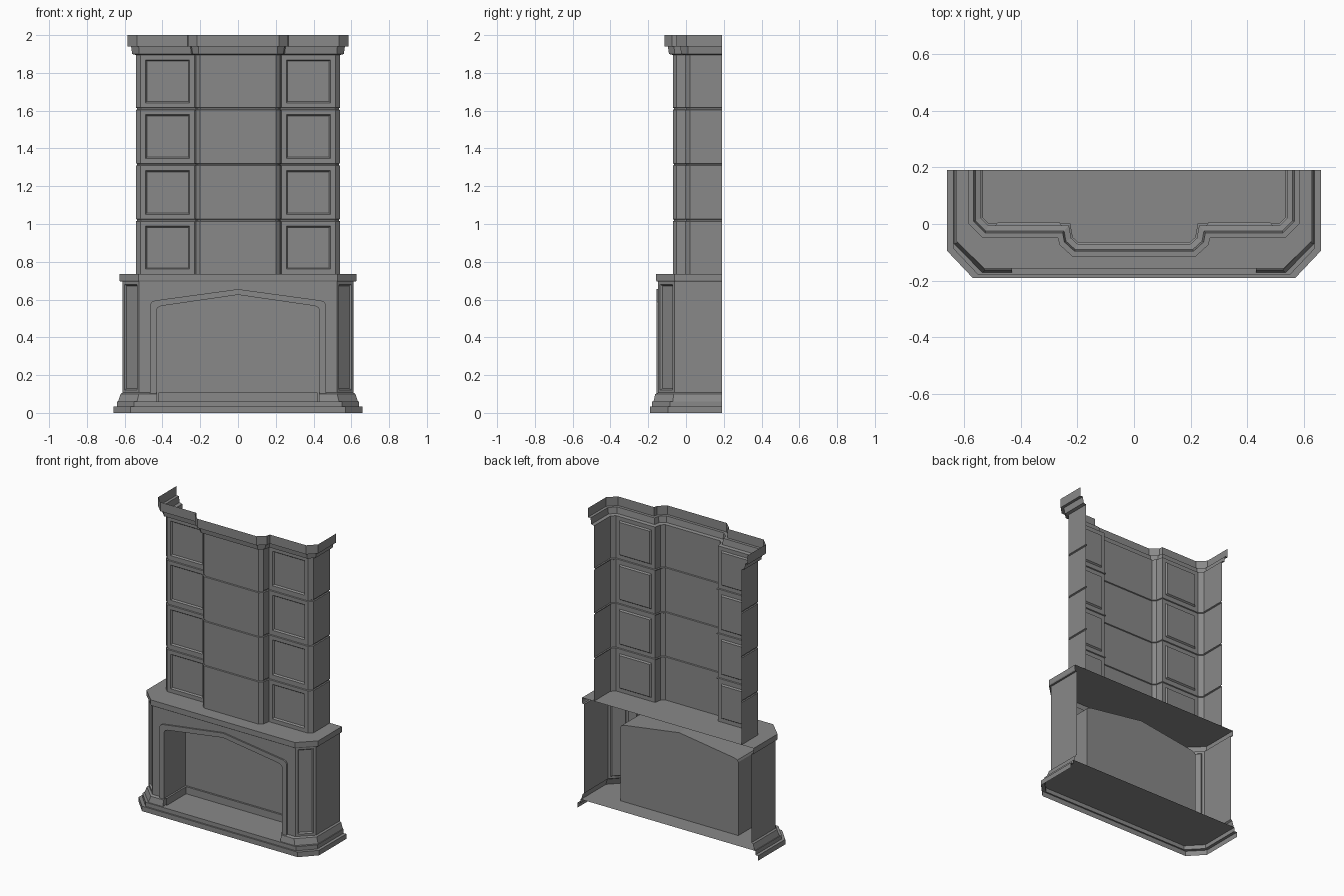
import bpy, bmesh
from mathutils import Vector

if "Cube" in bpy.data.objects:
    bpy.data.objects.remove(bpy.data.objects["Cube"])

BACK = 0.19
stone = bpy.data.materials.new("grey stone")
stone.use_nodes = True
stone.diffuse_color = (0.25, 0.25, 0.25, 1)
stone.node_tree.nodes["Principled BSDF"].inputs["Base Color"].default_value = (0.25, 0.25, 0.25, 1)


def loft(name, rings, cap=False, panel=None, margin=0.0, mirror=False):
    """Skin quads between point lists; optionally cap the last one and recess panels."""
    bm = bmesh.new()
    rows = [[bm.verts.new(p) for p in ring] for ring in rings]
    for a, b in zip(rows, rows[1:]):
        for i in range(len(a) - 1):
            bm.faces.new((a[i], a[i + 1], b[i + 1], b[i]))
    if cap:
        bm.faces.new(rows[-1])
    bm.normal_update()
    if panel:
        faces = [f for f in bm.faces if panel(f)]
        bmesh.ops.inset_individual(bm, faces=faces, thickness=margin)
        bmesh.ops.inset_individual(bm, faces=faces, thickness=0.01, depth=-0.01)
    mesh = bpy.data.meshes.new(name)
    bm.to_mesh(mesh)
    bm.free()
    mesh.materials.append(stone)
    obj = bpy.data.objects.new(name, mesh)
    bpy.context.collection.objects.link(obj)
    if mirror:
        obj.modifiers.new("Mirror", "MIRROR").use_mirror_merge = False
    return obj


def both_sides(half):
    """Right half of a plan, front to back, completed with its left half."""
    return [(-x, y) for x, y in reversed(half)] + half


def corner(width, front, cut_x, cut_y):
    """Half plan with a chamfered front corner."""
    return [(cut_x, front), (width, cut_y), (width, BACK)]


def at(plan, z):
    return [(x, y, z) for x, y in plan]


def offset(plan, d):
    """Mitred outward offset of an open plan."""
    pts = [Vector(p) for p in plan]
    normals = []
    for a, b in zip(pts, pts[1:]):
        e = (b - a).normalized()
        normals.append(Vector((e.y, -e.x)))
    out = []
    for i, p in enumerate(pts):
        n, m = normals[max(i - 1, 0)], normals[min(i, len(normals) - 1)]
        out.append(tuple(p + (n + m) * (d / (1 + n.dot(m)))))
    return out


# Stepped base and hearth
step_low = both_sides(corner(0.66, -0.19, 0.57, -0.095))
step_high = both_sides(corner(0.64, -0.18, 0.55, -0.085))
loft("hearth_base", [at(step_low, 0), at(step_low, 0.033),
                     at(step_high, 0.033), at(step_high, 0.06)], cap=True)

# Plinths either side of the opening
body = corner(0.612, -0.147, 0.523, -0.06)
plinth_low = [(0.43, -0.147), (0.43, -0.172)] + corner(0.635, -0.172, 0.535, -0.07)
plinth_high = [(0.43, -0.147), (0.43, -0.163)] + corner(0.622, -0.163, 0.525, -0.065)
loft("plinth", [at(plinth_low, 0.06), at(plinth_high, 0.1),
                at([(0.43, -0.147)] * 2 + body, 0.107)], mirror=True)

# Chamfered body sides with recessed panels
loft("body_side", [at(body, 0.107), at(body, 0.695)], mirror=True, margin=0.021,
     panel=lambda f: f.normal.y < -0.3)


# Arched opening: front wall, raised trim and firebox
def arch(width, shoulder, peak, y):
    half = [(width, 0.06), (width, shoulder - 0.018), (width - 0.007, shoulder - 0.005),
            (width - 0.025, shoulder + 0.003)]
    pts = half + [(0, peak)] + [(-x, z) for x, z in reversed(half)]
    return [(x, y, z) for x, z in pts]


outer = (0.465, 0.592, 0.655)
inner = (0.432, 0.563, 0.625)
wall = [(x, -0.147, z) for x, z in ((0.523, 0.06), (0.523, 0.695), (-0.523, 0.695), (-0.523, 0.06))]
loft("front_wall", [wall + arch(*outer, -0.147)[::-1]], cap=True)
loft("arch_trim", [arch(*outer, -0.147), arch(*outer, -0.157), arch(*inner, -0.157),
                   arch(*inner, -0.147)])
loft("firebox", [arch(*inner, -0.147), arch(*inner, 0.07)], cap=True)

# Low kerb round the firebox floor
kerb_in = [(-0.42, -0.147), (-0.42, 0.058), (0.42, 0.058), (0.42, -0.147)]
kerb_out = [(-0.432, -0.147), (-0.432, 0.07), (0.432, 0.07), (0.432, -0.147)]
loft("firebox_kerb", [at(kerb_out, 0.107), at(kerb_in, 0.107), at(kerb_in, 0.06)])

# Mantel shelf
shelf = both_sides(corner(0.628, -0.158, 0.528, -0.06))
loft("mantel_shelf", [at(both_sides(body), 0.695), at(offset(shelf, -0.004), 0.695),
                      at(shelf, 0.702), at(shelf, 0.735)], cap=True)

# Tiled chimney breast with grooves between the tiers, and its stepped crown
breast = both_sides([(0.2, -0.07), (0.222, -0.05), (0.23, -0.005), (0.515, -0.005),
                     (0.54, 0.02), (0.54, BACK)])
levels = [(0.735, 0)]
for joint in (1.02, 1.315, 1.61):
    levels += [(joint - 0.006, 0), (joint - 0.003, -0.006), (joint + 0.003, -0.006), (joint + 0.006, 0)]
levels += [(1.895, 0)]
loft("chimney_breast", [at(offset(breast, d), z) for z, d in levels], margin=0.036,
     panel=lambda f: f.normal.y < -0.99 and f.calc_area() > 0.05
     and abs(f.calc_center_median().x) > 0.3)
crown = [(1.895, 0), (1.9, 0.02), (1.94, 0.026), (1.94, 0.045), (2.0, 0.045)]
loft("crown_moulding", [at(offset(breast, d), z) for z, d in crown])
